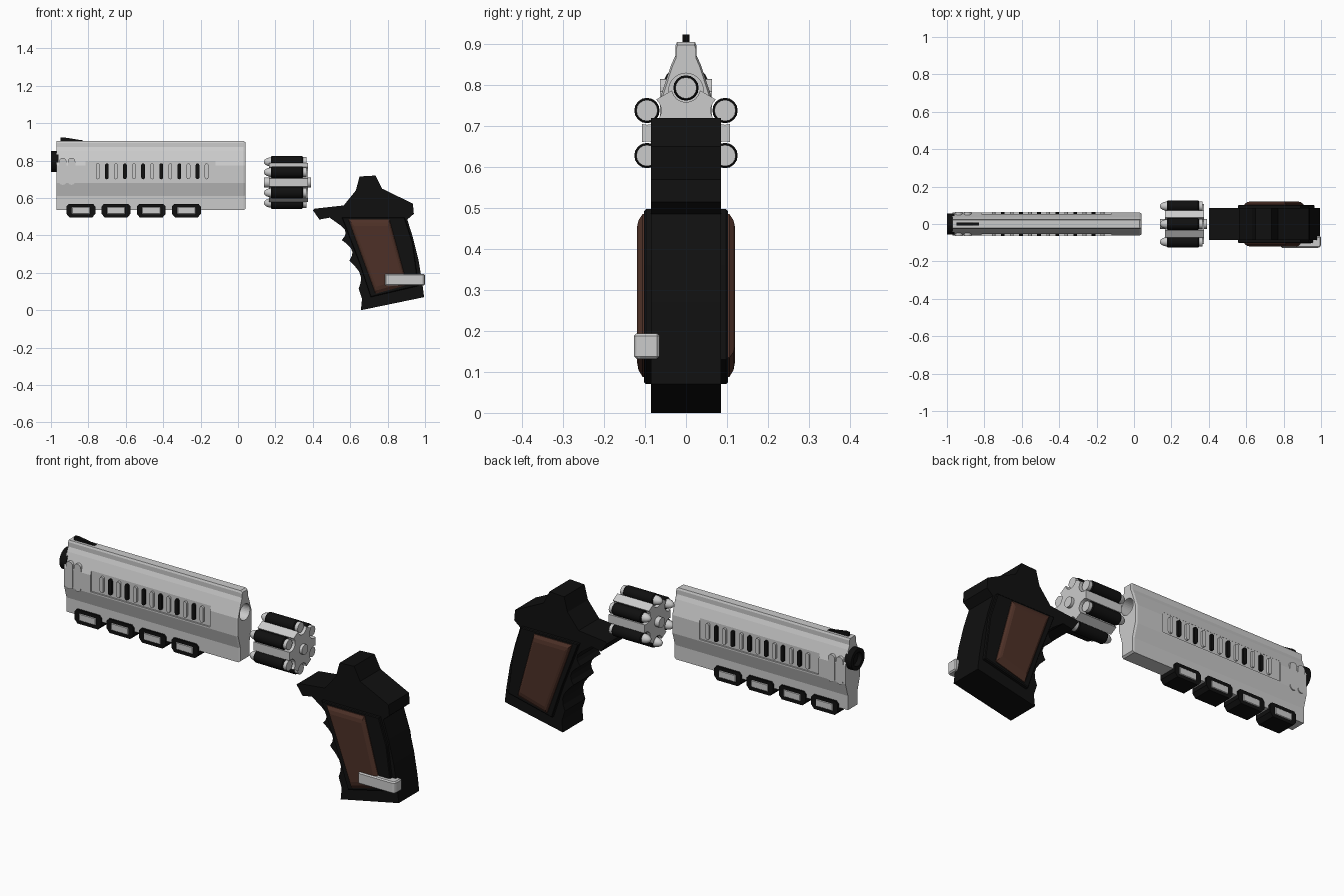
import bpy, bmesh
from math import sin, cos, pi, radians
from mathutils import Vector, Matrix

if "Cube" in bpy.data.objects:
    bpy.data.objects.remove(bpy.data.objects["Cube"])


def material(name, rgb):
    m = bpy.data.materials.new(name)
    m.diffuse_color = (*rgb, 1)
    m.use_nodes = True
    m.node_tree.nodes["Principled BSDF"].inputs["Base Color"].default_value = m.diffuse_color
    return m


BLACK = material("black_polymer", (0.005, 0.005, 0.005))
BROWN = material("brown_wood", (0.075, 0.03, 0.02))


def finish(name, bm, mat=None, smooth=False):
    bmesh.ops.recalc_face_normals(bm, faces=bm.faces[:])
    me = bpy.data.meshes.new(name)
    bm.to_mesh(me)
    bm.free()
    ob = bpy.data.objects.new(name, me)
    bpy.context.collection.objects.link(ob)
    if mat:
        me.materials.append(mat)
    if smooth:
        bpy.ops.object.select_all(action='DESELECT')
        ob.select_set(True)
        bpy.context.view_layer.objects.active = ob
        bpy.ops.object.shade_smooth_by_angle(angle=radians(35))
    return ob


def loft(name, axis, rings, mat=None, smooth=False, bevel=0):
    """Rings are (position along axis, outline); the outline is (x, z) for axis y and (y, z) for axis x."""
    bm = bmesh.new()
    loops = []
    for t, pts in rings:
        loops.append([bm.verts.new((t, a, b) if axis == 'x' else (a, t, b)) for a, b in pts])
    for l0, l1 in zip(loops, loops[1:]):
        for i in range(len(l0)):
            j = (i + 1) % len(l0)
            bm.faces.new((l0[i], l0[j], l1[j], l1[i]))
    bm.faces.new(loops[0])
    bm.faces.new(loops[-1])
    if bevel:
        bmesh.ops.bevel(bm, geom=bm.edges[:], offset=bevel, segments=1, affect='EDGES')
    return finish(name, bm, mat, smooth)


def prism(name, axis, pts, lo, hi, mat=None, **kw):
    return loft(name, axis, [(lo, pts), (hi, pts)], mat, **kw)


def box(name, x0, x1, y0, y1, z0, z1, mat=None, bevel=0):
    return prism(name, 'y', [(x0, z0), (x1, z0), (x1, z1), (x0, z1)], y0, y1, mat, bevel=bevel)


def circle(r, y=0, z=0, n=24):
    return [(y + r * cos(2 * pi * i / n), z + r * sin(2 * pi * i / n)) for i in range(n)]


def pill(x, z0, z1, w, n=6):
    r = w / 2
    top = [(x + r * cos(pi * i / n), z1 - r + r * sin(pi * i / n)) for i in range(n + 1)]
    return top + [(x - r * cos(pi * i / n), z0 + r - r * sin(pi * i / n)) for i in range(n + 1)]


def cut(ob, cutters):
    bpy.context.view_layer.objects.active = ob
    for c in cutters:
        m = ob.modifiers.new("cut", 'BOOLEAN')
        m.object, m.operation, m.solver = c, 'DIFFERENCE', 'EXACT'
        bpy.ops.object.modifier_apply(modifier=m.name)
        bpy.data.objects.remove(c)


# Barrel shroud: faceted section run along x, with a small chamfer at the rear
half = [(0.022, 0.905), (0.026, 0.895), (0.026, 0.872), (0.036, 0.85), (0.061, 0.775),
        (0.061, 0.68), (0.04, 0.61), (0.04, 0.535)]
section = half + [(-y, z) for y, z in reversed(half)]
rear = [(y * 0.93, 0.72 + (z - 0.72) * 0.96) for y, z in section]
shroud = loft("barrel_shroud", 'x', [(-0.97, section), (0.03, section), (0.04, rear)])
BORE = 0.787
cutters = [prism("bore_cutter", 'x', circle(0.042, 0, BORE, 32), -0.95, 0.1)]
for s in (-1, 1):
    cutters.append(box("panel_cutter", -0.815, -0.12, *sorted((s * 0.053, s * 0.1)), 0.688, 0.797))
cut(shroud, cutters)

# Muzzle ring
muzzle = prism("muzzle", 'x', circle(0.056, 0, 0.795, 32), -1.0, -0.96, BLACK)
cut(muzzle, [prism("muzzle_cutter", 'x', circle(0.036, 0, 0.795, 32), -1.1, -0.975)])

# Front sight
prism("front_sight", 'y', [(-0.95, 0.90), (-0.95, 0.922), (-0.93, 0.924), (-0.83, 0.908), (-0.83, 0.90)],
      -0.008, 0.008, BLACK)

# Side panel ribs and front grooves, on both sides
for s, side in ((-1, "front"), (1, "back")):
    y0, y1 = sorted((s * 0.045, s * 0.064))
    for i in range(13):
        prism(f"{side}_panel_rib_{i}", 'y', pill(-0.75 + i * 0.0485, 0.70, 0.785, 0.02),
              y0, y1, BLACK if i % 2 else None)
    for i, x in enumerate((-0.937, -0.89)):
        prism(f"{side}_grip_ridge_{i}", 'y', pill(x, 0.67, 0.815, 0.04), y0, y1)

# Rail blocks under the barrel with grey inserts
for i in range(4):
    x = -0.84 + i * 0.188
    out = [(x - 0.077, 0.515), (x - 0.06, 0.495), (x + 0.06, 0.495), (x + 0.077, 0.515),
           (x + 0.077, 0.555), (x + 0.065, 0.568), (x - 0.065, 0.568), (x - 0.077, 0.555)]
    prism(f"rail_block_{i}", 'y', out, -0.05, 0.05, BLACK)
    box(f"rail_insert_{i}", x - 0.05, x + 0.05, -0.053, 0.053, 0.512, 0.552, bevel=0.004)

# Cylinder: scalloped carrier with a centre rod
CZ, R = 0.683, 0.11
star = []
for k in range(6):
    a = radians(30 + 60 * k)
    for j in range(9):
        t = a + radians(260 - 20 * j)
        star.append((R * cos(a) + 0.035 * cos(t), CZ + R * sin(a) + 0.035 * sin(t)))
prism("cylinder_carrier", 'x', star, 0.165, 0.375)
prism("cylinder_rod", 'x', circle(0.026, 0, CZ), 0.14, 0.39, smooth=True)

# Six cartridges with rounded tips
for k in range(6):
    a = radians(30 + 60 * k)
    cy, cz = R * cos(a), CZ + R * sin(a)
    case = [(0.176, 0.027), (0.181, 0.031), (0.342, 0.031), (0.347, 0.027)]
    loft(f"cartridge_case_{k}", 'x', [(x, circle(r, cy, cz, 16)) for x, r in case], BLACK, smooth=True)
    tip = [(0.18 - 0.042 * sin(radians(d)), 0.025 * cos(radians(d))) for d in (0, 20, 40, 60, 75, 86)]
    loft(f"cartridge_tip_{k}", 'x', [(x, circle(r, cy, cz, 16)) for x, r in tip], smooth=True)
    prism(f"cartridge_base_{k}", 'x', circle(0.026, cy, cz, 16), 0.34, 0.365, smooth=True)

# Grip frame: side profile with scalloped finger grooves
frame = [(0.40, 0.535), (0.41, 0.543), (0.565, 0.56), (0.63, 0.64), (0.65, 0.715), (0.735, 0.72),
         (0.77, 0.65), (0.935, 0.57), (0.94, 0.515), (0.905, 0.485), (0.935, 0.39), (0.965, 0.27),
         (0.985, 0.15), (0.995, 0.07), (0.657, 0.0), (0.663, 0.06)]
cusps = [(0.645, 0.115), (0.595, 0.265), (0.555, 0.375), (0.525, 0.47)]
for (x0, z0), (x1, z1) in zip(cusps, cusps[1:]):
    for j in range(5):
        t = j / 5
        frame.append((x0 + (x1 - x0) * t + 0.035 * sin(pi * t), z0 + (z1 - z0) * t))
frame += [cusps[-1], (0.49, 0.495), (0.435, 0.485)]
prism("grip_frame", 'y', frame, -0.085, 0.085, BLACK)


def scaled(pts, f):
    cx = sum(p[0] for p in pts) / len(pts)
    cz = sum(p[1] for p in pts) / len(pts)
    return [(cx + (x - cx) * f, cz + (z - cz) * f) for x, z in pts]


# Black grip scales and raised wooden panels on both sides
scale = [(0.555, 0.497), (0.89, 0.497), (0.935, 0.36), (0.965, 0.13), (0.71, 0.07), (0.65, 0.25)]
wood = [(0.59, 0.485), (0.81, 0.485), (0.905, 0.135), (0.735, 0.088)]
for s, side in ((-1, "front"), (1, "back")):
    loft(f"{side}_grip_scale", 'y', [(s * 0.08, scale), (s * 0.098, scale), (s * 0.102, scaled(scale, 0.98))], BLACK)
    loft(f"{side}_wood_panel", 'y', [(s * 0.09, wood), (s * 0.106, wood),
                                     (s * 0.116, scaled(wood, 0.92)), (s * 0.12, scaled(wood, 0.82))], BROWN)

# Release lever on the front side, hooked at the rear
lever = [(0.785, -0.127), (0.99, -0.127), (1.0, -0.117), (1.0, -0.065), (0.955, -0.065), (0.945, -0.098), (0.785, -0.098)]
bm = bmesh.new()
low, high = ([bm.verts.new((x, y, z)) for x, y in lever] for z in (0.132, 0.194))
bm.faces.new(low)
bm.faces.new(high)
for i in range(len(lever)):
    j = (i + 1) % len(lever)
    bm.faces.new((low[i], low[j], high[j], high[i]))
bmesh.ops.recalc_face_normals(bm, faces=bm.faces[:])
bmesh.ops.bevel(bm, geom=bm.edges[:], offset=0.006, segments=1, affect='EDGES')
finish("release_lever", bm)
